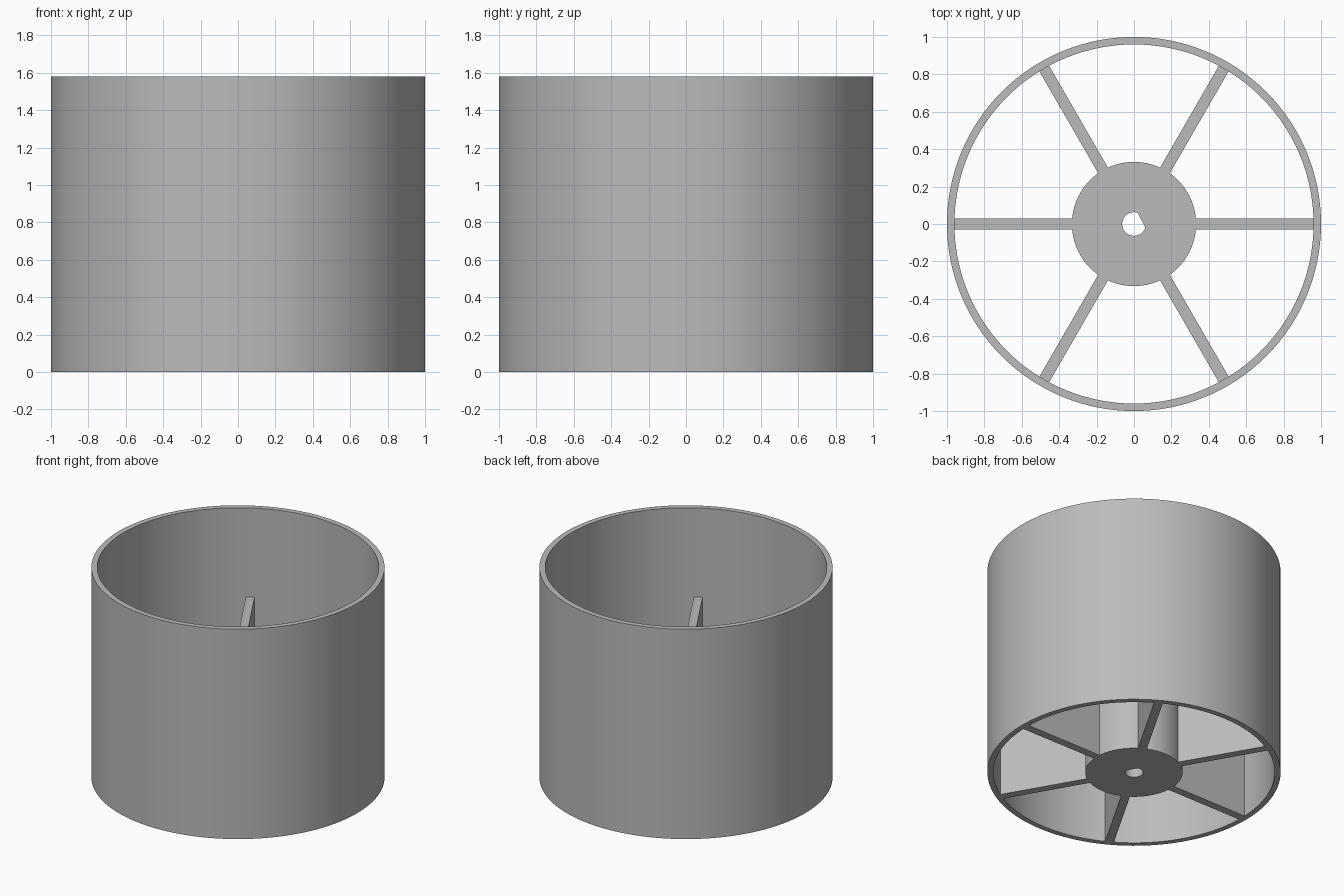
import bpy, bmesh
from math import cos, pi, radians, sqrt, tau
from mathutils import Matrix, Vector

cube = bpy.data.objects.get("Cube")
if cube:
    bpy.data.objects.remove(cube, do_unlink=True)

HEIGHT, OUTER, INNER = 1.58, 1.0, 0.96      # drum
HUB, CORE_HEIGHT = 0.332, 0.91              # hub and spokes
BORE, FLAT, FLAT_ANGLE = 0.063, 0.045, radians(28)
SPOKE_HALF = 0.03
SIDES = 128

grey = bpy.data.materials.new("plain_grey")
grey.use_nodes = True
colour = (0.5, 0.5, 0.5, 1)
grey.diffuse_color = colour
grey.node_tree.nodes["Principled BSDF"].inputs["Base Color"].default_value = colour


def finish(bm, name):
    bmesh.ops.recalc_face_normals(bm, faces=bm.faces)
    mesh = bpy.data.meshes.new(name)
    bm.to_mesh(mesh)
    bm.free()
    mesh.materials.append(grey)
    obj = bpy.data.objects.new(name, mesh)
    bpy.context.collection.objects.link(obj)
    return obj


def tube(name, outer, inner, height):
    """Closed tube; outer and inner give the radius at each angle."""
    bm = bmesh.new()
    rings = []
    for radius, z in ((outer, 0), (outer, height), (inner, height), (inner, 0)):
        ring = []
        for i in range(SIDES):
            a = tau * i / SIDES
            ring.append(bm.verts.new(Matrix.Rotation(a, 3, 'Z') @ Vector((radius(a), 0, z))))
        rings.append(ring)
    for k, ring in enumerate(rings):
        above = rings[(k + 1) % 4]
        for i in range(SIDES):
            j = (i + 1) % SIDES
            bm.faces.new((ring[i], ring[j], above[j], above[i]))
    obj = finish(bm, name)
    bpy.ops.object.select_all(action='DESELECT')
    obj.select_set(True)
    bpy.context.view_layer.objects.active = obj
    bpy.ops.object.shade_smooth_by_angle(angle=radians(25))


def bore_radius(a):
    """Round shaft hole with one flat side."""
    c = cos(a - FLAT_ANGLE)
    return min(BORE, FLAT / c) if c > 0 else BORE


# Outer drum and central hub
tube("drum_wall", lambda a: OUTER, lambda a: INNER, HEIGHT)
tube("hub", lambda a: HUB, bore_radius, CORE_HEIGHT)

# Six spokes joining the hub to the drum
start = sqrt(HUB ** 2 - SPOKE_HALF ** 2) - 0.001
end = INNER + 0.001
for n in range(6):
    bm = bmesh.new()
    bmesh.ops.create_cube(bm, size=1)
    bmesh.ops.scale(bm, vec=(end - start, 2 * SPOKE_HALF, CORE_HEIGHT), verts=bm.verts)
    bmesh.ops.translate(bm, vec=((start + end) / 2, 0, CORE_HEIGHT / 2), verts=bm.verts)
    bmesh.ops.rotate(bm, cent=(0, 0, 0), matrix=Matrix.Rotation(n * pi / 3, 3, 'Z'), verts=bm.verts)
    finish(bm, f"spoke_{n + 1}")
